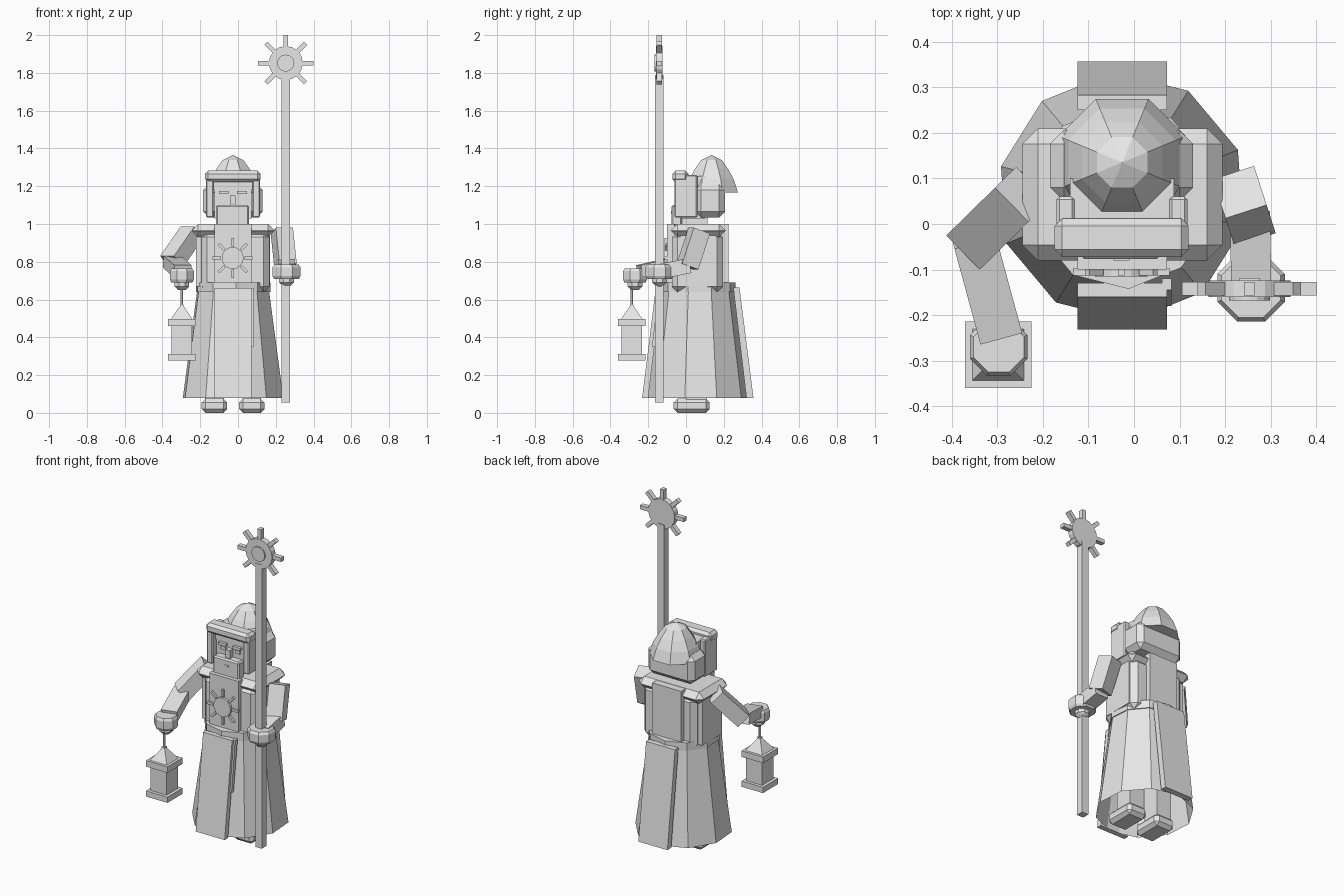
import bpy, bmesh, math
from mathutils import Vector, Matrix

if "Cube" in bpy.data.objects:
    bpy.data.objects.remove(bpy.data.objects["Cube"])

grey = bpy.data.materials.new("stone_grey")
grey.diffuse_color = (0.8, 0.8, 0.8, 1)
grey.use_nodes = True
grey.node_tree.nodes["Principled BSDF"].inputs["Base Color"].default_value = grey.diffuse_color


def finish(name, bm):
    bmesh.ops.recalc_face_normals(bm, faces=bm.faces)
    me = bpy.data.meshes.new(name)
    bm.to_mesh(me)
    bm.free()
    me.materials.append(grey)
    ob = bpy.data.objects.new(name, me)
    bpy.context.collection.objects.link(ob)
    return ob


def box(name, x, y, z, bevel=0):
    """Box from (min, max) ranges, optionally chamfered."""
    bm = bmesh.new()
    bmesh.ops.create_cube(bm, size=1)
    for v in bm.verts:
        v.co = [r[0] + (c + 0.5) * (r[1] - r[0]) for c, r in zip(v.co, (x, y, z))]
    if bevel:
        bmesh.ops.bevel(bm, geom=bm.edges[:], offset=bevel, segments=1, affect='EDGES')
    return finish(name, bm)


def lathe(name, cx, cy, n, start, profile, cap_bottom=True):
    """n-sided stack of rings given as (radius, z); a zero radius makes a point."""
    bm = bmesh.new()
    rings = []
    for r, z in profile:
        count = n if r > 0 else 1
        rings.append([bm.verts.new((cx + r * math.cos(math.radians(start + 360 * i / n)),
                                    cy + r * math.sin(math.radians(start + 360 * i / n)), z))
                      for i in range(count)])
    for a, b in zip(rings, rings[1:]):
        for i in range(n):
            j = (i + 1) % n
            if len(b) == 1:
                bm.faces.new((a[i], a[j], b[0]))
            else:
                bm.faces.new((a[i], a[j], b[j], b[i]))
    if cap_bottom:
        bm.faces.new(rings[0])
    if len(rings[-1]) > 1:
        bm.faces.new(rings[-1])
    return finish(name, bm)


def limb(name, a, b, w, h):
    """Square bar from point a to point b."""
    a, b = Vector(a), Vector(b)
    d = (b - a).normalized()
    side = d.cross(Vector((0, 0, 1))).normalized()
    up = side.cross(d)
    bm = bmesh.new()
    bmesh.ops.create_cube(bm, size=1)
    for v in bm.verts:
        c = v.co.copy()
        v.co = (a + b) / 2 + side * c.x * w + d * c.y * (b - a).length + up * c.z * h
    return finish(name, bm)


def slab(name, x, top, bottom):
    """Sloping panel; top and bottom are (y inner, y outer, z)."""
    bm = bmesh.new()
    bmesh.ops.create_cube(bm, size=1)
    for v in bm.verts:
        e = top if v.co.z > 0 else bottom
        v.co = (x[0] if v.co.x < 0 else x[1], e[0] if v.co.y < 0 else e[1], e[2])
    return finish(name, bm)


def sun(name, cx, cz, y, r, r0, r1, w, skip=None):
    """Disc facing front with eight rays."""
    bm = bmesh.new()
    turn = Matrix.Translation((cx, (y[0] + y[1]) / 2, cz)) @ Matrix.Rotation(math.pi / 2, 4, 'X')
    bmesh.ops.create_cone(bm, cap_ends=True, segments=16, radius1=r, radius2=r,
                          depth=y[1] - y[0], matrix=turn)
    for i in range(8):
        if i == skip:
            continue
        m = (turn @ Matrix.Rotation(math.pi / 4 * i, 4, 'Z')
             @ Matrix.Translation(((r0 + r1) / 2, 0, 0))
             @ Matrix.Diagonal((r1 - r0, w, (y[1] - y[0]) * 0.8, 1)))
        bmesh.ops.create_cube(bm, size=1, matrix=m)
    return finish(name, bm)


CX = -0.026

# Feet and legs
for side, x in (("left", -0.125), ("right", 0.073)):
    box(side + "_foot", (x - 0.067, x + 0.067), (-0.065, 0.125), (0, 0.075), 0.02)
    box(side + "_leg", (x - 0.05, x + 0.05), (0.0, 0.11), (0.06, 0.5))

# Robe skirt, belt and hanging panels
lathe("robe_skirt", CX, 0.06, 10, 22, [(0.274, 0.08), (0.193, 0.67)], cap_bottom=False)
lathe("belt", CX, 0.06, 10, 22, [(0.203, 0.64), (0.203, 0.69)])
PX = (-0.124, 0.072)
slab("front_skirt_panel", PX, (-0.13, -0.16, 0.66), (-0.20, -0.232, 0.08))
slab("back_skirt_panel", PX, (0.25, 0.283, 0.665), (0.32, 0.357, 0.08))
slab("belt_strap", (0.062, 0.082), (-0.12, -0.145, 0.66), (-0.16, -0.18, 0.35))

# Torso with shoulder yoke and tabard
box("torso", (-0.193, 0.166), (-0.075, 0.195), (0.64, 0.96), 0.03)
box("shoulder_yoke", (-0.245, 0.194), (-0.08, 0.21), (0.93, 1.0), 0.034)
box("front_tabard", PX, (-0.1, -0.06), (0.67, 1.0))
box("back_tabard", PX, (0.18, 0.224), (0.67, 1.0))
for side, x in (("left", -0.2), ("right", 0.148)):
    box(side + "_side_panel", (x - 0.022, x + 0.022), (-0.03, 0.16), (0.67, 0.95))
sun("chest_sun", -0.028, 0.82, (-0.115, -0.095), 0.058, 0.062, 0.106, 0.014)

# Head and face
box("neck", (-0.09, 0.04), (-0.04, 0.115), (0.98, 1.06))
box("face", (-0.125, 0.072), (-0.03, 0.1), (1.03, 1.23))
box("beard", (-0.117, 0.058), (-0.077, -0.02), (0.99, 1.1), 0.008)
box("nose", (-0.043, -0.012), (-0.06, -0.02), (1.09, 1.15))
box("mouth", (-0.045, -0.01), (-0.08, -0.07), (1.055, 1.065))
for side, x in (("left", -0.075), ("right", 0.021)):
    box(side + "_eye", (x - 0.016, x + 0.016), (-0.037, -0.025), (1.13, 1.15))
    box(side + "_brow", (x - 0.026, x + 0.026), (-0.048, -0.025), (1.158, 1.175))

# Hood: brim, cheek panels, rear shell and faceted dome
box("hood_brim", (-0.174, 0.12), (-0.072, 0.012), (1.222, 1.282), 0.016)
for side, x in (("left", -0.15), ("right", 0.097)):
    box(side + "_hood_cheek", (x - 0.02, x + 0.02), (-0.062, 0.06), (1.035, 1.26), 0.006)
box("hood_back", (-0.184, 0.13), (0.05, 0.206), (1.035, 1.21), 0.03)
box("hood_crown", (-0.14, 0.088), (-0.03, 0.1), (1.18, 1.255))
lathe("hood_dome", CX, 0.135, 8, 22.5,
      [(0.151, 1.168), (0.128, 1.235), (0.096, 1.29), (0.06, 1.338), (0, 1.365)])

# Arms
limb("right_upper_arm", (0.232, 0.07, 0.965), (0.252, 0.008, 0.775), 0.095, 0.095)
limb("right_forearm", (0.255, 0.02, 0.78), (0.257, -0.13, 0.75), 0.088, 0.08)
limb("left_upper_arm", (-0.245, 0.065, 0.955), (-0.352, -0.04, 0.80), 0.105, 0.09)
limb("left_forearm", (-0.35, -0.035, 0.80), (-0.293, -0.245, 0.75), 0.095, 0.065)

# Hands: faceted cuff over a smaller fist
for side, x, y, z, r in (("left", -0.297, -0.27, 0.765, 0.068), ("right", 0.257, -0.14, 0.785, 0.08)):
    lathe(side + "_cuff", x, y, 8, 22.5,
          [(r * 0.9, z - 0.075), (r, z - 0.06), (r, z - 0.015), (r * 0.88, z)])
    lathe(side + "_fist", x, y, 8, 22.5,
          [(0.02, z - 0.115), (0.042, z - 0.095), (0.042, z - 0.06)])

# Staff topped with a sun
box("staff", (0.231, 0.275), (-0.163, -0.119), (0.055, 1.79))
sun("staff_sun", 0.253, 1.852, (-0.16, -0.124), 0.09, 0.088, 0.148, 0.024, skip=6)
sun_core = lathe("staff_sun_core", 0, 0, 16, 0, [(0.045, 0), (0.045, 0.012)])
sun_core.matrix_world = Matrix.Translation((0.253, -0.156, 1.852)) @ Matrix.Rotation(math.pi / 2, 4, 'X')

# Hanging lantern
LX, LY = -0.298, -0.287
q = math.sqrt(2)
lathe("lantern_hanger", LX, LY, 6, 0, [(0.007, 0.55), (0.007, 0.68)])
lathe("lantern_roof", LX, LY, 4, 45, [(0.058 * q, 0.495), (0.01 * q, 0.565), (0.01 * q, 0.575)])
for name, h, z in (("lantern_cap", 0.073, (0.46, 0.497)), ("lantern_body", 0.054, (0.3, 0.47)),
                   ("lantern_base", 0.073, (0.277, 0.312))):
    box(name, (LX - h, LX + h), (LY - h, LY + h), z)
